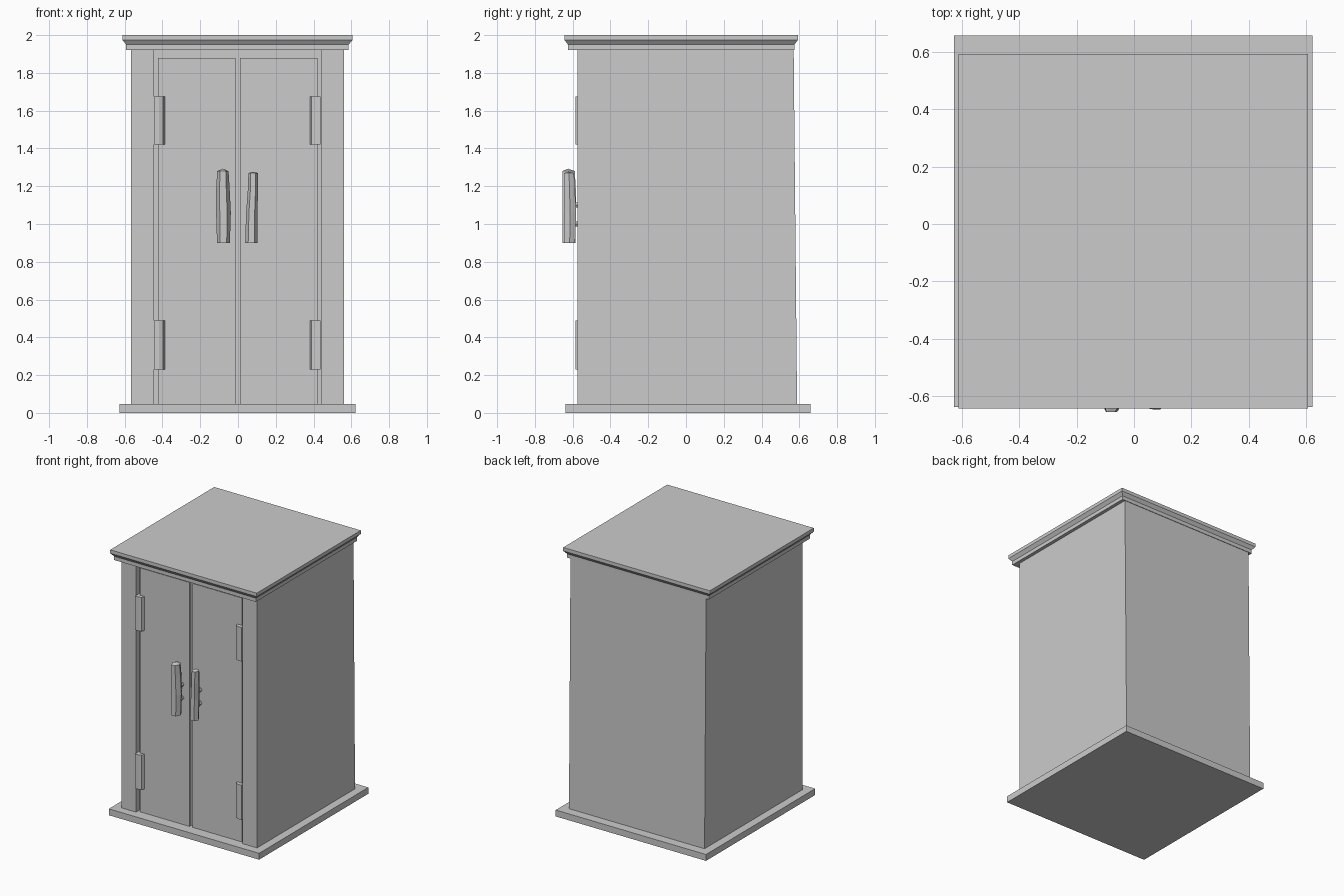
import bpy, bmesh
from math import cos, sin, pi

if "Cube" in bpy.data.objects:
    bpy.data.objects.remove(bpy.data.objects["Cube"])


def make_object(name, bm):
    bmesh.ops.recalc_face_normals(bm, faces=bm.faces)
    mesh = bpy.data.meshes.new(name)
    bm.to_mesh(mesh)
    bm.free()
    ob = bpy.data.objects.new(name, mesh)
    bpy.context.collection.objects.link(ob)
    return ob


def loft(name, rings, peak=None):
    """Skin a stack of equal-length point rings and close both ends."""
    bm = bmesh.new()
    rows = [[bm.verts.new(p) for p in ring] for ring in rings]
    n = len(rows[0])
    for a, b in zip(rows, rows[1:]):
        for i in range(n):
            j = (i + 1) % n
            bm.faces.new((a[i], a[j], b[j], b[i]))
    bm.faces.new(rows[0][::-1])
    if peak:
        tip = bm.verts.new(peak)
        for i in range(n):
            bm.faces.new((rows[-1][i], rows[-1][(i + 1) % n], tip))
    else:
        bm.faces.new(rows[-1])
    return make_object(name, bm)


def rect(x0, x1, y0, y1, z):
    return [(x0, y0, z), (x1, y0, z), (x1, y1, z), (x0, y1, z)]


def box(name, x0, x1, y0, y1, z0, z1):
    return loft(name, [rect(x0, x1, y0, y1, z) for z in (z0, z1)])


FRONT, DOOR, CORE = -0.575, -0.555, -0.535

# Floor slab and cabinet with its slightly leaning back
box("base", -0.627, 0.622, -0.638, 0.658, 0, 0.048)
loft("cabinet", [rect(-0.566, 0.561, CORE, 0.588, 0.048),
                 rect(-0.566, 0.561, CORE, 0.57, 1.925)])

# Front corner posts
box("left_post", -0.566, -0.445, FRONT, CORE, 0.048, 1.925)
box("right_post", 0.44, 0.561, FRONT, CORE, 0.048, 1.925)

# Stepped cornice: lower lip, splayed band, top slab
loft("cornice", [rect(-0.592, 0.586, -0.625, 0.574, 1.922),
                 rect(-0.592, 0.586, -0.625, 0.574, 1.95),
                 rect(-0.612, 0.606, -0.643, 0.592, 1.974),
                 rect(-0.612, 0.606, -0.643, 0.592, 2.0)])

# Double doors
box("left_door", -0.424, -0.014, DOOR, CORE, 0.048, 1.88)
box("right_door", 0.01, 0.42, DOOR, CORE, 0.048, 1.88)

# Hinges, bevelled on the side facing the door
for side, s in (("left", -1), ("right", 1)):
    for level, z0, z1 in (("lower", 0.23, 0.49), ("upper", 1.42, 1.675)):
        profile = [(0.438, CORE), (0.438, -0.586), (0.41, -0.586), (0.39, -0.578),
                   (0.38, DOOR), (0.38, CORE)]
        ox = -0.014 if s < 0 else 0
        loft(f"{side}_{level}_hinge",
             [[(s * x + (0 if s > 0 else ox * 0.5), y, z) for x, y in profile]
              for z in (z0, z1)])


# Rough-hewn six-sided handles: stations are (x, y, z, x radius, y radius)
def handle(name, stations, tip):
    rings = [[(x + rx * cos(pi * k / 3), y + ry * sin(pi * k / 3) / 0.866, z)
              for k in range(6)] for x, y, z, rx, ry in stations]
    loft(name, rings, tip)
    # Pegs joining the handle to the door
    for i, z in enumerate((1.0, 1.1)):
        x, y = stations[1][0], stations[1][1]
        loft(f"{name}_peg_{i + 1}",
             [[(x + 0.016 * cos(pi * k / 3), py, z + 0.016 * sin(pi * k / 3))
               for k in range(6)] for py in (y, DOOR + 0.005)])


handle("left_handle",
       [(-0.077, -0.62, 0.90, 0.034, 0.034), (-0.077, -0.619, 1.06, 0.039, 0.035),
        (-0.080, -0.619, 1.18, 0.036, 0.036), (-0.080, -0.622, 1.28, 0.030, 0.033)],
       (-0.08, -0.624, 1.293))
handle("right_handle",
       [(0.070, -0.616, 0.90, 0.032, 0.029), (0.073, -0.613, 1.06, 0.030, 0.031),
        (0.079, -0.617, 1.18, 0.027, 0.029), (0.080, -0.619, 1.27, 0.025, 0.026)],
       (0.08, -0.619, 1.276))
